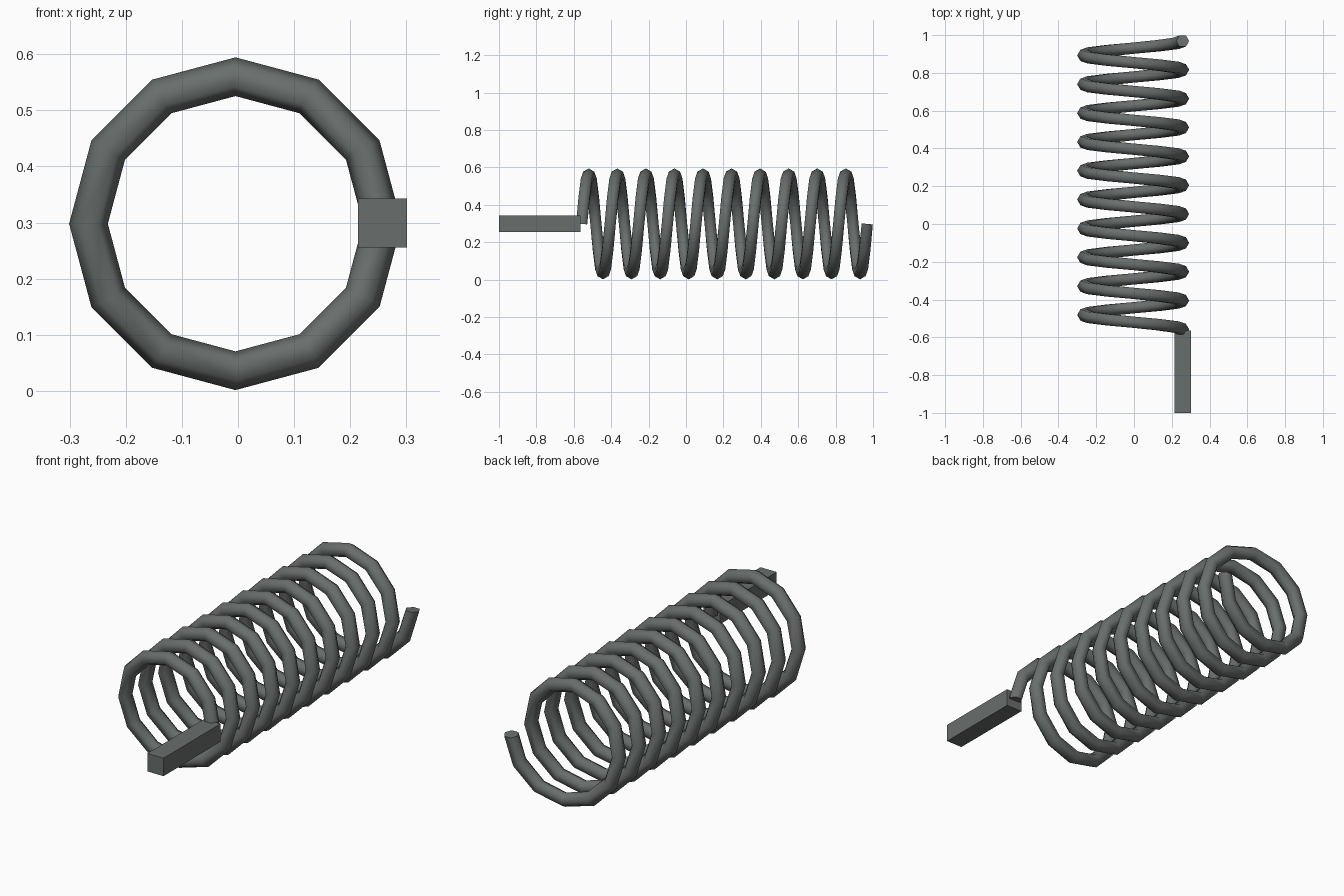
import bpy, bmesh
from math import sin, cos, pi, tau
from mathutils import Vector

if "Cube" in bpy.data.objects:
    bpy.data.objects.remove(bpy.data.objects["Cube"], do_unlink=True)

TURNS, STEPS, SIDES = 10, 12, 6
COIL_RADIUS, WIRE_RADIUS = 0.262, 0.0345
Y_START, Y_END = -0.558, 0.969
CENTRE_X, CENTRE_Z = -0.0045, 0.298

colour = (0.14, 0.158, 0.152, 1)
steel = bpy.data.materials.new("dark_grey_steel")
steel.use_nodes = True
steel.diffuse_color = colour
steel.node_tree.nodes["Principled BSDF"].inputs["Base Color"].default_value = colour


def add_object(name, bm):
    bmesh.ops.recalc_face_normals(bm, faces=bm.faces)
    mesh = bpy.data.meshes.new(name)
    bm.to_mesh(mesh)
    bm.free()
    mesh.materials.append(steel)
    obj = bpy.data.objects.new(name, mesh)
    bpy.context.collection.objects.link(obj)
    return obj


# Coil: a six-sided wire swept along a twelve-step helix about the y axis
bm = bmesh.new()
rise = (Y_END - Y_START) / (TURNS * tau)
rings = []
for i in range(TURNS * STEPS + 1):
    a = tau * i / STEPS
    radial = Vector((cos(a), 0, sin(a)))
    tangent = Vector((-sin(a) * COIL_RADIUS, rise, cos(a) * COIL_RADIUS)).normalized()
    side = tangent.cross(radial)
    centre = Vector((CENTRE_X, Y_START + rise * a, CENTRE_Z)) + radial * COIL_RADIUS
    rings.append([bm.verts.new(centre + WIRE_RADIUS * (radial * cos(b) + side * sin(b)))
                  for b in (tau * k / SIDES for k in range(SIDES))])
for r, s in zip(rings, rings[1:]):
    for k in range(SIDES):
        n = (k + 1) % SIDES
        bm.faces.new((r[k], r[n], s[n], s[k])).smooth = True
# Flat end caps
for ring in (rings[0], rings[-1]):
    cap = bm.faces.new(ring)
    for edge in cap.edges:
        edge.smooth = False
add_object("spring_coil", bm)

# Square bar leading forward from the first turn
bm = bmesh.new()
bmesh.ops.create_cube(bm, size=1)
bmesh.ops.scale(bm, vec=(0.087, 0.436, 0.087), verts=bm.verts)
bmesh.ops.translate(bm, vec=(CENTRE_X + COIL_RADIUS, -0.782, CENTRE_Z + 0.001), verts=bm.verts)
add_object("square_bar", bm)
